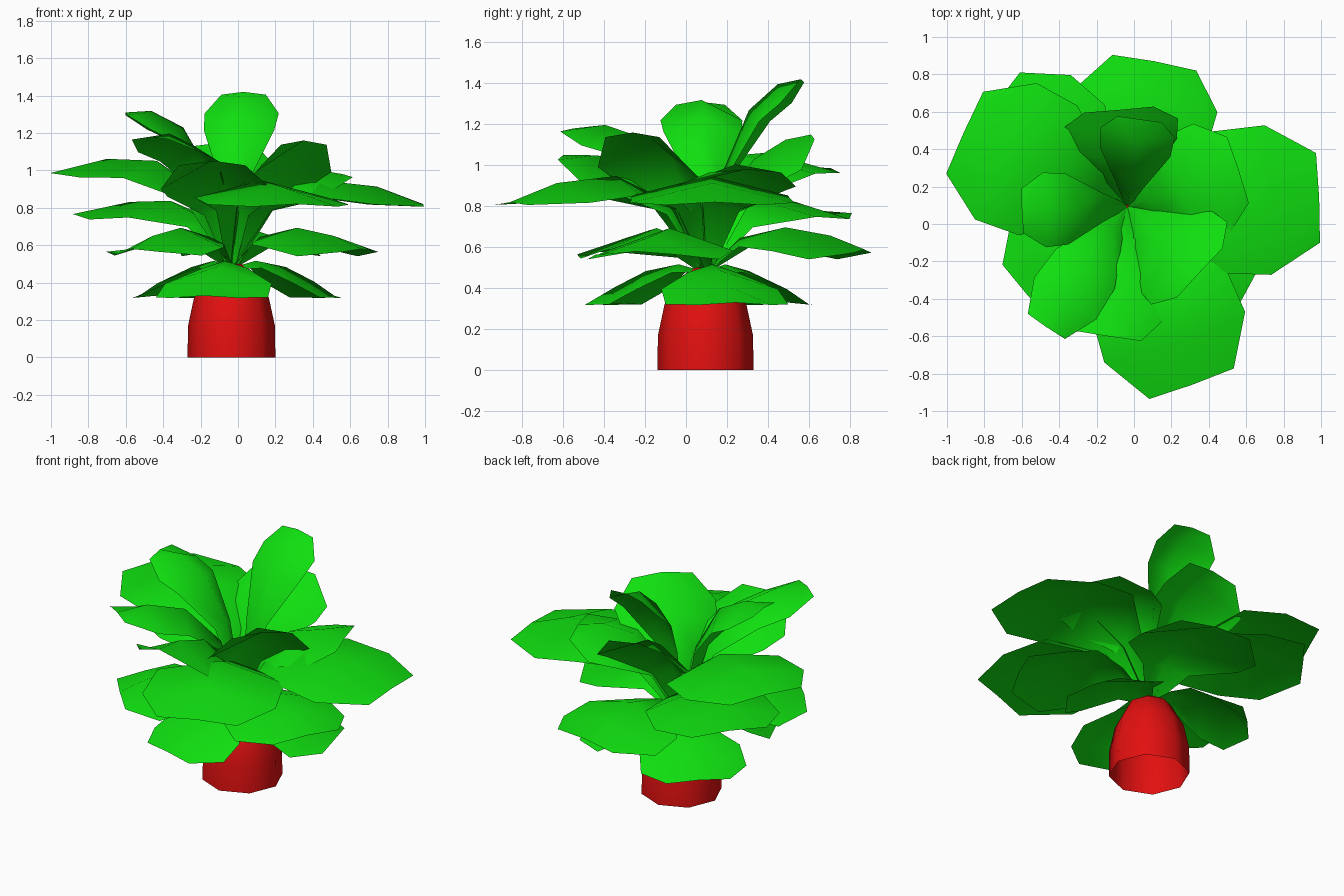
import bpy, bmesh, math
from mathutils import Vector

cube = bpy.data.objects.get("Cube")
if cube:
    bpy.data.objects.remove(cube)

CROWN = Vector((-0.035, 0.095, 0.48))  # where every leaf springs from


def material(name, color):
    mat = bpy.data.materials.new(name)
    mat.use_nodes = True
    mat.diffuse_color = color
    mat.node_tree.nodes["Principled BSDF"].inputs["Base Color"].default_value = color
    return mat


green = material("leaf green", (0.005, 0.74, 0.005, 1))
red = material("root red", (0.76, 0.005, 0.005, 1))


def finish(name, bm, mat, angle):
    mesh = bpy.data.meshes.new(name)
    bm.to_mesh(mesh)
    bm.free()
    mesh.materials.append(mat)
    obj = bpy.data.objects.new(name, mesh)
    bpy.context.collection.objects.link(obj)
    bpy.ops.object.select_all(action='DESELECT')
    obj.select_set(True)
    bpy.context.view_layer.objects.active = obj
    bpy.ops.object.shade_smooth_by_angle(angle=math.radians(angle))


# share of the length, share of the half width, share of the sideways droop
OUTLINE = [(0, 0.07, 1), (0.3, 0.4, 1), (0.6, 0.95, 1), (0.84, 1, 1), (1, 0.6, 0.25)]


def leaf(name, tip, half_width, rise, arch, reach=0.2):
    """Blade that climbs, bends outward and droops from its midrib to both edges."""
    tip = Vector(tip)
    ctrl = CROWN.lerp(tip, reach)
    ctrl.z = rise
    side = Vector((CROWN.y - tip.y, tip.x - CROWN.x, 0)).normalized()
    bm = bmesh.new()
    rows = []
    for t, width, droop in OUTLINE:
        rib = CROWN * (1 - t) ** 2 + ctrl * 2 * t * (1 - t) + tip * t * t
        tangent = (ctrl - CROWN) * (1 - t) + (tip - ctrl) * t
        up = tangent.cross(side).normalized()
        w = width * half_width
        rows.append([bm.verts.new(rib + side * w * s - up * arch * droop * w * abs(s))
                     for s in (-1, 0, 1)])
    for a, b in zip(rows, rows[1:]):
        for i in range(2):
            bm.faces.new((a[i], b[i], b[i + 1], a[i + 1]))
    finish(name, bm, green, 60)


# hollow root, open at the bottom
bm = bmesh.new()
rings = []
for r, z in [(0.235, 0), (0.232, 0.17), (0.2, 0.32), (0.13, 0.45), (0.05, 0.5)]:
    rings.append([bm.verts.new((CROWN.x + r * math.cos(k * math.tau / 8),
                                CROWN.y + r * math.sin(k * math.tau / 8), z)) for k in range(8)])
for a, b in zip(rings, rings[1:]):
    for k in range(8):
        n = (k + 1) % 8
        bm.faces.new((a[k], a[n], b[n], b[k]))
bm.faces.new(rings[-1])
finish("root", bm, red, 60)

# lowest skirt of short drooping leaves
for i, deg in enumerate((15, 135, 255)):
    a = math.radians(deg)
    leaf(f"skirt_leaf_{i + 1}", (CROWN.x + 0.57 * math.cos(a), CROWN.y + 0.57 * math.sin(a), 0.33),
         0.31, 0.6, 0.32, 0.35)

# low spreading leaves
leaf("low_leaf_back", (0.11, 0.87, 0.59), 0.38, 0.85, 0.32, 0.3)
leaf("low_leaf_right", (-0.57, -0.38, 0.58), 0.35, 0.85, 0.32, 0.3)
leaf("low_leaf_left", (0.66, -0.25, 0.58), 0.36, 0.85, 0.32, 0.3)

# wide arching leaves
leaf("wide_leaf_left", (0.99, 0.14, 0.82), 0.4, 1.2, 0.25)
leaf("wide_leaf_front", (0.31, -0.86, 0.82), 0.4, 1.2, 0.25)
leaf("wide_leaf_back_right", (-0.75, 0.63, 0.78), 0.38, 1.0, 0.25)
leaf("high_wide_leaf_right", (-0.91, 0.49, 1.0), 0.4, 1.28, 0.25)

# upright inner leaves
leaf("inner_leaf_front", (-0.14, -0.6, 1.05), 0.3, 1.1, 0.5)
leaf("inner_leaf_left", (0.56, 0.29, 0.98), 0.31, 1.12, 0.35)
leaf("inner_leaf_front_left", (0.35, -0.26, 1.16), 0.3, 1.12, 0.5)
leaf("inner_leaf_back", (-0.08, 0.61, 1.15), 0.31, 1.12, 0.5)

# narrow crown leaves
leaf("crown_leaf_front_right", (-0.47, -0.55, 1.18), 0.2, 1.31, 0.5)
leaf("crown_leaf_right", (-0.6, 0.07, 1.31), 0.2, 1.42, 0.5)
leaf("crown_leaf_back", (0.03, 0.56, 1.42), 0.2, 1.42, 0.5)
